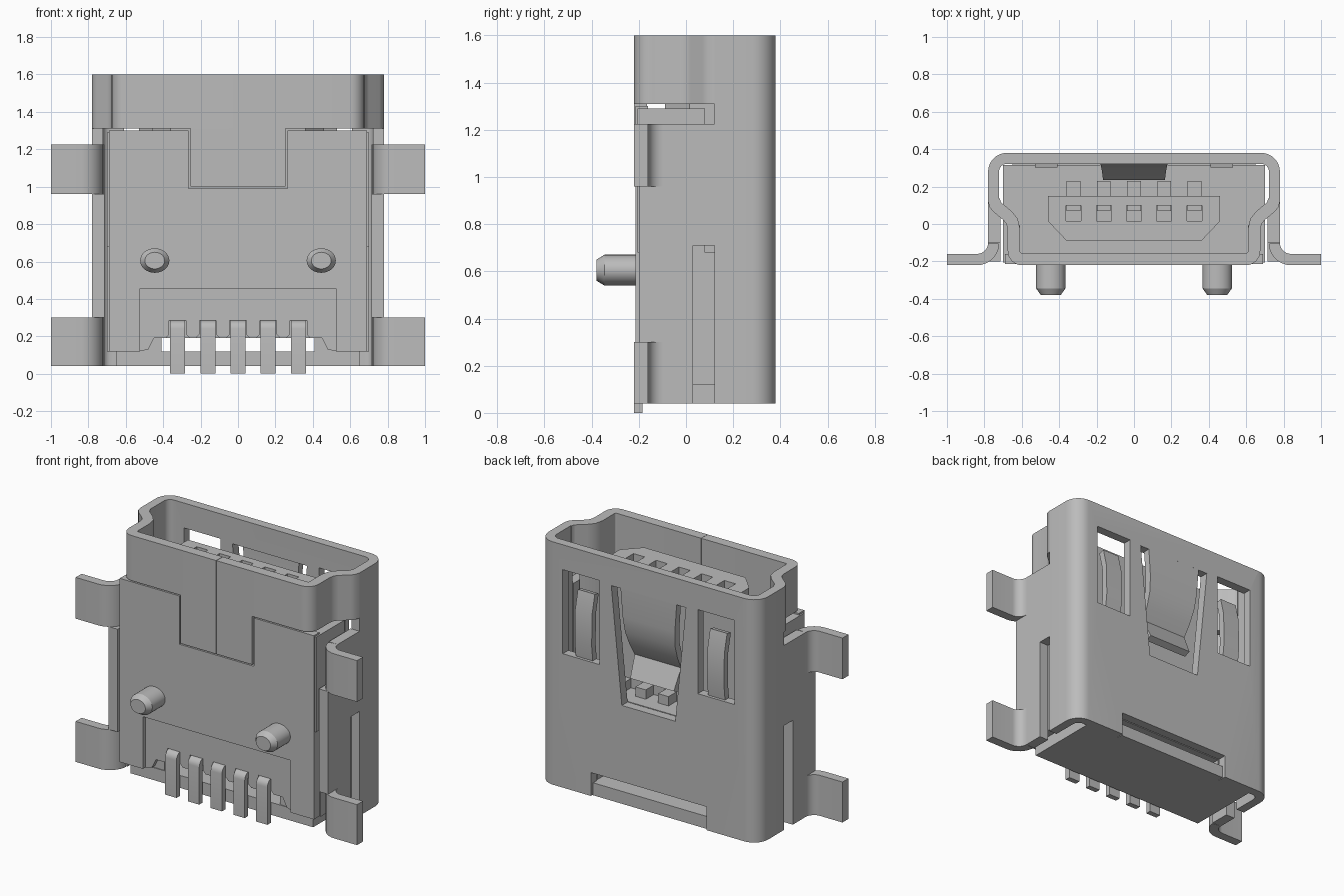
import bpy, bmesh, math
from mathutils import Vector

if "Cube" in bpy.data.objects:
    bpy.data.objects.remove(bpy.data.objects["Cube"])

grey = bpy.data.materials.new("plain_grey")
grey.use_nodes = True
grey.diffuse_color = (0.5, 0.5, 0.5, 1)
grey.node_tree.nodes["Principled BSDF"].inputs["Base Color"].default_value = (0.5, 0.5, 0.5, 1)


def finish(ob):
    ob.data.materials.clear()
    ob.data.materials.append(grey)
    bpy.ops.object.select_all(action='DESELECT')
    ob.select_set(True)
    bpy.context.view_layer.objects.active = ob
    bpy.ops.object.shade_smooth_by_angle()
    return ob


def prism(name, pts, lo, hi, axis='Z'):
    """Extrude a 2D outline along an axis."""
    place = {'X': lambda a, b: (lo, a, b), 'Y': lambda a, b: (a, lo, b),
             'Z': lambda a, b: (a, b, lo)}[axis]
    bm = bmesh.new()
    face = bm.faces.new([bm.verts.new(place(a, b)) for a, b in pts])
    new = bmesh.ops.extrude_face_region(bm, geom=[face])["geom"]
    step = Vector([hi - lo if axis == k else 0 for k in 'XYZ'])
    bmesh.ops.translate(bm, vec=step, verts=[v for v in new if isinstance(v, bmesh.types.BMVert)])
    bmesh.ops.recalc_face_normals(bm, faces=bm.faces)
    mesh = bpy.data.meshes.new(name)
    bm.to_mesh(mesh)
    bm.free()
    ob = bpy.data.objects.new(name, mesh)
    bpy.context.collection.objects.link(ob)
    return finish(ob)


def box(name, x0, x1, y0, y1, z0, z1):
    return prism(name, [(x0, y0), (x1, y0), (x1, y1), (x0, y1)], z0, z1)


def sheet(path, t):
    """Outline of a bent sheet: a path plus its offset to the left by t."""
    pts = [Vector(p) for p in path]
    inner = []
    for i, p in enumerate(pts):
        a = (p - pts[i - 1]).normalized() if i else None
        b = (pts[i + 1] - p).normalized() if i < len(pts) - 1 else None
        a, b = a or b, b or a
        na, nb = Vector((-a.y, a.x)), Vector((-b.y, b.x))
        inner.append(p + (na + nb) * (t / (1 + na.dot(nb))))
    return [tuple(p) for p in pts + inner[::-1]]


def arc(cx, cy, r, a0, a1, n=8):
    angles = [math.radians(a0 + (a1 - a0) * i / n) for i in range(n + 1)]
    return [(cx + r * math.cos(a), cy + r * math.sin(a)) for a in angles]


def flip(pts, s):
    return [(x * s, y) for x, y in pts]


def cut(ob, cutters):
    for c in cutters:
        c.hide_render = True
        m = ob.modifiers.new("cut", 'BOOLEAN')
        m.operation, m.solver, m.object = 'DIFFERENCE', 'EXACT', c
        bpy.context.view_layer.objects.active = ob
        bpy.ops.object.modifier_apply(modifier=m.name)
        bpy.data.objects.remove(c)
    finish(ob)


T = 0.065
BASE, TOP = 0.04, 1.6

# Shell back with rounded corners, windows and bottom notch
back = [(0.78, 0.12)] + arc(0.68, 0.28, 0.1, 0, 90) + arc(-0.68, 0.28, 0.1, 90, 180) + [(-0.78, 0.12)]
shell = prism("shell_back", sheet(back, 0.058), BASE, TOP)
cutters = [box("window_cutter", min(s * 0.35, s * 0.61), max(s * 0.35, s * 0.61), 0.25, 0.5, 0.9, 1.44)
           for s in (-1, 1)]
cutters.append(prism("latch_cutter", [(-0.265, 1.43), (-0.19, 0.68), (0.19, 0.68), (0.265, 1.43)],
                     0.25, 0.5, 'Y'))
cutters.append(box("notch_cutter", -0.41, 0.41, 0.25, 0.5, 0, 0.19))
cut(shell, cutters)

# Central latch: narrows downwards
latch = prism("latch", sheet([(0.38, 1.44), (0.378, 1.25), (0.365, 1.15), (0.33, 1.06),
                              (0.285, 0.98), (0.345, 0.85)], -0.045), -1, 1, 'X')
for v in latch.data.vertices:
    v.co.x *= 0.155 + 0.045 * (v.co.z - 0.85) / 0.59

# Shell parts that repeat left and right
front_half = [(0.78, 0.12), (0.772, 0.09), (0.755, 0.068), (0.7, 0.022), (0.682, 0),
              (0.675, -0.03)] + arc(0.6, -0.145, 0.075, 0, -90) + [(0.001, -0.22)]
flange = [(0.78, -0.1)] + arc(0.84, -0.1, 0.06, 180, 270) + [(1, -0.16)]
spring = [(0.36, 0.89), (0.372, 1.0), (0.368, 1.2), (0.34, 1.32)]
wall = 0.78 - T
for s, side in ((1, "left"), (-1, "right")):
    def pair(name, x0, x1, *rest):
        return box(name + "_" + side, min(s * x0, s * x1), max(s * x0, s * x1), *rest)

    prism("mouth_front_" + side, flip(sheet(front_half, -T), s), 1.31, TOP)
    pair("front_tab", 0.001, 0.255, -0.22, -0.165, 1.0, 1.31)
    pair("side_wall", wall, 0.78, -0.1, 0.03, BASE, 1.225)
    pair("side_wall_upper", wall, 0.78, 0.03, 0.12, 0.71, 1.225)
    pair("side_wall_edge", wall, 0.78, -0.2, -0.1, 0.3, 0.96)
    for z0, z1, level in ((BASE, 0.3, "lower"), (0.96, 1.225, "upper")):
        prism(level + "_flange_" + side, flip(sheet(flange, -0.06), s), z0, z1)
    prism("side_spring_" + side, sheet(spring, 0.04), s * 0.47 - 0.06, s * 0.47 + 0.06, 'X')

    # Housing sides
    pair("housing_foot", 0.41, 0.7, -0.16, 0.315, 0.12, 0.19)
    cheek = [(0.7, 0.08), (0.7, -0.205), (0.61, -0.205), (0.61, -0.01), (0.64, 0.03)]
    prism("cavity_cheek_" + side, flip(cheek, s), 0.68, 1.29)

    # Locating peg with a chamfered tip
    for r1, r2, y0, y1, part in ((0.078, 0.078, -0.2, -0.345, "peg_"),
                                 (0.078, 0.053, -0.345, -0.38, "peg_tip_")):
        bpy.ops.mesh.primitive_cone_add(vertices=32, radius1=r1, radius2=r2, depth=y0 - y1,
                                        location=(s * 0.445, (y0 + y1) / 2, 0.605),
                                        rotation=(math.pi / 2, 0, 0))
        peg = bpy.context.object
        peg.name = part + side
        peg.scale.y = 0.84
        finish(peg)

# Housing front plate with a notch for the shell tab and a recess for the pins
half = [(0.525, 0.455), (0.525, 0.12), (0.69, 0.12), (0.69, 1.3), (0.265, 1.3), (0.265, 0.99)]
prism("housing_front", half + flip(half[::-1], -1), -0.215, -0.16, 'Y')
box("housing_block", -0.7, 0.7, -0.16, 0.315, 0.19, 0.68)
box("bottom_plate", -0.65, 0.65, -0.165, 0.325, BASE, 0.12)
box("bottom_lip", -0.405, 0.405, 0.325, 0.365, BASE, 0.12)

# Recessed panel with an arch for each pin
pin_x = [i * 0.1615 for i in range(-2, 3)]
panel = [(-0.525, 0.12), (-0.48, 0.13), (-0.45, 0.19)]
for x in pin_x:
    panel += [(x - 0.065, 0.19), (x - 0.045, 0.21), (x - 0.045, 0.285),
              (x + 0.045, 0.285), (x + 0.045, 0.21), (x + 0.065, 0.19)]
panel += [(0.45, 0.19), (0.48, 0.13), (0.525, 0.12), (0.525, 0.455), (-0.525, 0.455)]
prism("recess_panel", panel, -0.19, -0.16, 'Y')

# Tongue with contact wells
outline = [(-0.46, 0.15), (-0.46, 0.015), (-0.36, -0.09), (0.36, -0.09), (0.46, 0.015), (0.46, 0.15)]
tongue = prism("tongue", outline, 0.68, 1.47)
cut(tongue, [box("well_cutter", x - 0.04, x + 0.04, 0.015, 0.1, 1.2, 1.6) for x in pin_x])

# Pins and contacts
pin = [(-0.1, 0.285), (-0.175, 0.285)] + arc(-0.175, 0.24, 0.045, 90, 180, 5) + [(-0.22, 0)]
for i, x in enumerate(pin_x):
    prism(f"pin_{i + 1}", sheet(pin, 0.035), x - 0.04, x + 0.04, 'X')
    box(f"contact_{i + 1}", x - 0.037, x + 0.037, 0.07, 0.1, 1.2, 1.45)
    box(f"contact_base_{i + 1}", x - 0.037, x + 0.037, 0.15, 0.23, 0.68, 0.74)
